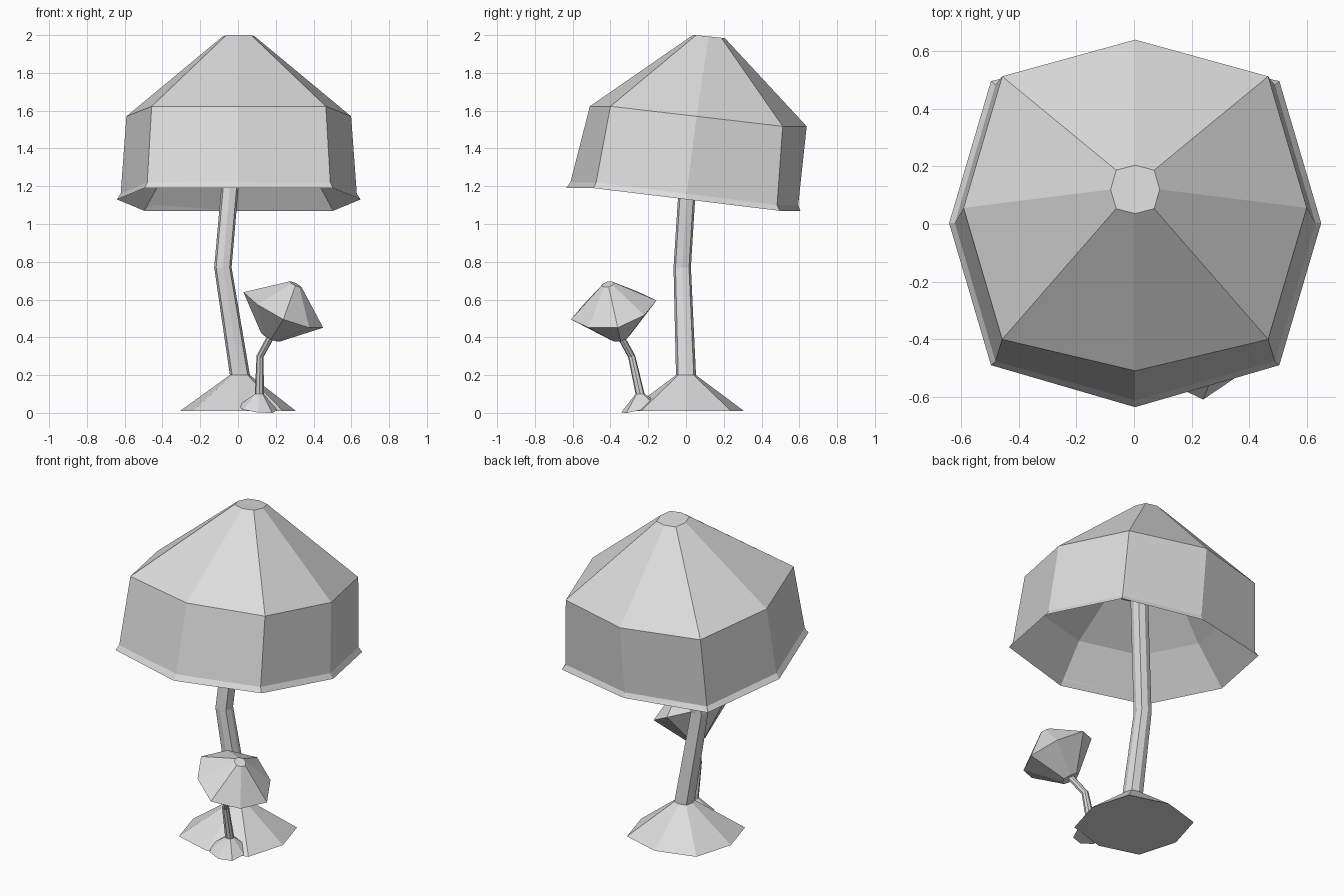
import bpy
from mathutils import Vector

if "Cube" in bpy.data.objects:
    bpy.data.objects.remove(bpy.data.objects["Cube"])

# single pale grey used on the whole model
grey = bpy.data.materials.new("pale grey")
grey.diffuse_color = (0.72, 0.72, 0.72, 1)
grey.use_nodes = True
grey.node_tree.nodes["Principled BSDF"].inputs["Base Color"].default_value = grey.diffuse_color


def octagon(k):
    """Eight unit directions; k sets how far the diagonal corners reach."""
    return [(1, 0), (k, k), (0, 1), (-k, k), (-1, 0), (-k, -k), (0, -1), (k, -k)]


def ring(centre, r, normal=(0, 0, 1), k=0.75):
    """Octagonal ring in a plane tilted to the given normal."""
    n = Vector(normal).normalized()
    u = (Vector((1, 0, 0)) - n * n.x).normalized()
    v = n.cross(u)
    return [Vector(centre) + u * (a * r) + v * (b * r) for a, b in octagon(k)]


def cap_ring(cy, rx, ry, z, drop, shift=0.0):
    """Ring of the big cap: front corners raised, back corners lowered.
    shift moves only the middle corners of front and back."""
    pts = []
    for a, b in octagon(0.775):
        y = cy + (b * ry + shift if abs(b) == 1 else b * ry * 1.025)
        dz = -drop if b > 0 else drop if b < 0 else 0
        pts.append(Vector((0.004 + a * rx, y, z + dz)))
    return pts


def loft(name, rings):
    """Bridge successive rings and close both ends, flat shaded."""
    verts = [p for rg in rings for p in rg]
    faces = [tuple(range(7, -1, -1)),
             tuple(range(len(verts) - 8, len(verts)))]
    for i in range(len(rings) - 1):
        for j in range(8):
            a, b = i * 8 + j, i * 8 + (j + 1) % 8
            faces.append((a, b, b + 8, a + 8))
    mesh = bpy.data.meshes.new(name)
    mesh.from_pydata(verts, [], faces)
    mesh.materials.append(grey)
    mesh.update()
    ob = bpy.data.objects.new(name, mesh)
    bpy.context.collection.objects.link(ob)
    return ob


# large cap: hollow underside, rim, flared lip, wall, sloped roof
loft("large_cap", [
    cap_ring(0.06, 0.28, 0.28, 1.56, 0.028),
    cap_ring(-0.0, 0.475, 0.475, 1.36, 0.05),
    cap_ring(0.003, 0.645, 0.62, 1.13, 0.06, -0.018),
    cap_ring(0.003, 0.625, 0.603, 1.16, 0.06, -0.012),
    cap_ring(0.056, 0.595, 0.574, 1.57, 0.053, 0.009),
    cap_ring(0.12, 0.085, 0.084, 1.993, 0.007),
])

# large stem with its spreading foot
loft("large_stem", [
    ring((0, 0, 0.01), 0.307, k=0.775),
    ring((0.01, 0, 0.2), 0.053, k=0.775),
    ring((-0.08, -0.02, 0.77), 0.046, k=0.775),
    ring((-0.01, 0.03, 1.57), 0.045, k=0.775),
])

# small stem with its tilted foot
loft("small_stem", [
    ring((0.105, -0.243, 0.027), 0.103, (0.12, -0.25, 1)),
    ring((0.113, -0.243, 0.1), 0.024),
    ring((0.117, -0.288, 0.3), 0.019, (0.2, -0.3, 1)),
    ring((0.185, -0.357, 0.425), 0.019, (0.42, -0.2, 0.9)),
])

# small cap, a tilted double cone
tilt = Vector((0.42, -0.2, 0.9)).normalized()
middle = Vector((0.24, -0.382, 0.545))
loft("small_cap", [
    ring(middle - tilt * 0.163, 0.055, tilt, 0.65),
    ring(middle, 0.232, tilt, 0.65),
    ring(middle + tilt * 0.153, 0.036, tilt, 0.65),
])
